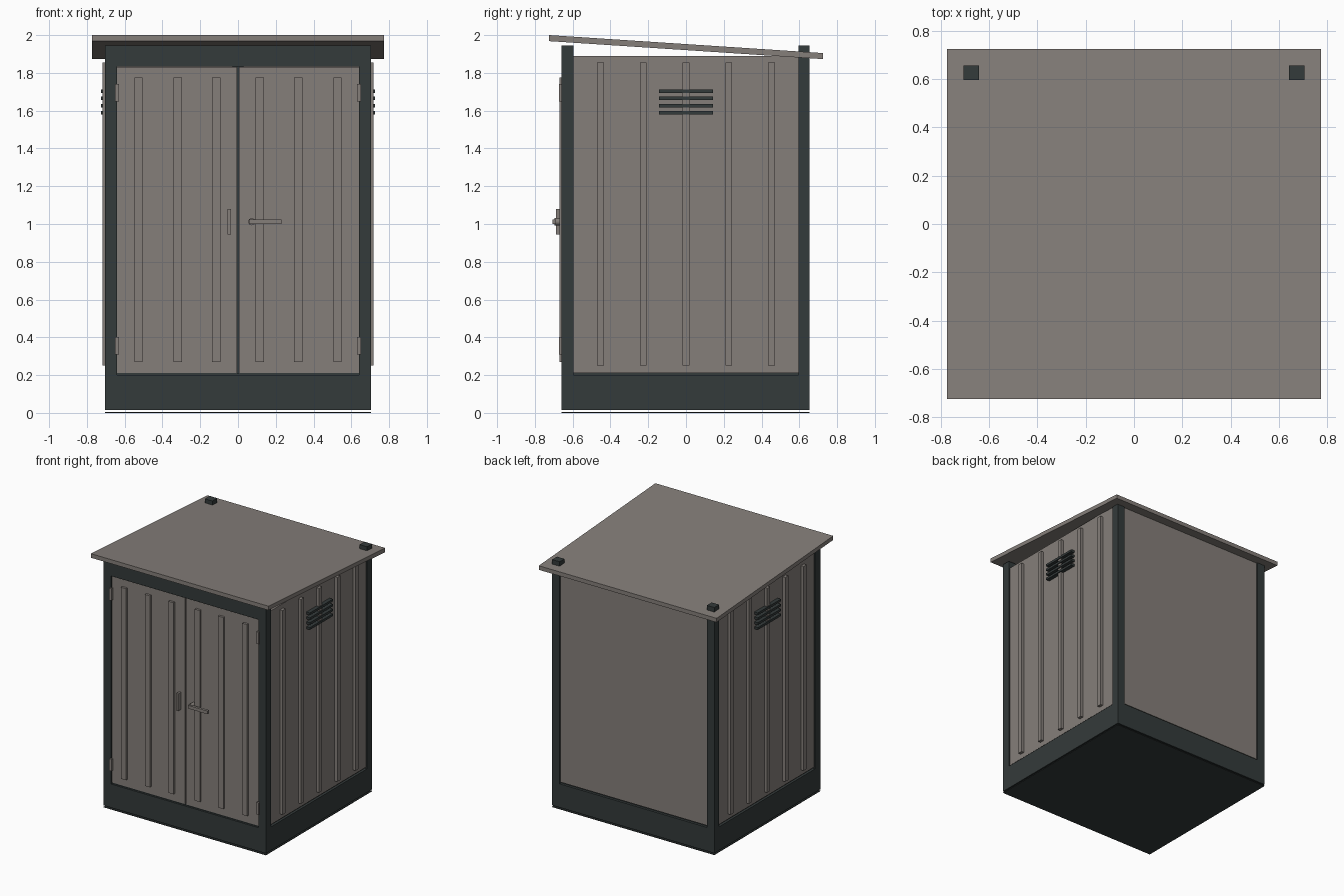
import bpy, math
from mathutils import Matrix

if "Cube" in bpy.data.objects:
    bpy.data.objects.remove(bpy.data.objects["Cube"])


def material(name, rgb):
    m = bpy.data.materials.new(name)
    m.diffuse_color = (*rgb, 1)
    m.use_nodes = True
    m.node_tree.nodes["Principled BSDF"].inputs["Base Color"].default_value = m.diffuse_color
    return m


TAUPE = material("taupe_panel", (0.235, 0.212, 0.195))
DARK = material("dark_frame", (0.034, 0.043, 0.043))


def prism(name, mat, verts, faces):
    me = bpy.data.meshes.new(name)
    me.from_pydata(verts, [], faces)
    me.materials.append(mat)
    ob = bpy.data.objects.new(name, me)
    bpy.context.collection.objects.link(ob)
    return ob


BOX_FACES = [(0, 1, 3, 2), (4, 6, 7, 5), (0, 4, 5, 1),
             (2, 3, 7, 6), (0, 2, 6, 4), (1, 5, 7, 3)]


def box(name, mat, xs, ys, zs, slope=0.0):
    """Box between limits; slope shears z along y."""
    x0, x1 = sorted(xs)
    verts = [(x, y, z + slope * (y - ys[0]))
             for x in (x0, x1) for y in ys for z in zs]
    return prism(name, mat, verts, BOX_FACES)


# Plinth and thin ground plate
box("plinth", DARK, (-0.705, 0.705), (-0.66, 0.655), (0.015, 0.20))
box("ground_plate", DARK, (-0.705, 0.705), (-0.66, 0.655), (0.0, 0.006))

# Front header and sloping roof
box("front_header", DARK, (-0.64, 0.64), (-0.66, -0.60), (1.835, 1.945))
box("roof", TAUPE, (-0.773, 0.773), (-0.724, 0.724), (1.968, 2.0), slope=-0.0656)

# Back panel
box("back_panel", TAUPE, (-0.64, 0.64), (0.625, 0.645), (0.21, 1.88))
box("back_sill", DARK, (-0.64, 0.64), (0.61, 0.635), (0.20, 0.21))

# Strip behind the meeting line of the doors
box("door_stop", DARK, (-0.03, 0.03), (-0.63, -0.62), (0.20, 1.835))
box("door_sill", DARK, (-0.64, 0.64), (-0.645, -0.61), (0.20, 0.21))

for side, s in (("left", -1), ("right", 1)):
    # Corner posts
    for end, ys in (("front", (-0.66, -0.595)), ("back", (0.595, 0.655))):
        box(f"{end}_{side}_post", DARK, (s * 0.64, s * 0.705), ys, (0.20, 1.945))

    # Side wall with ribs
    box(f"{side}_panel", TAUPE, (s * 0.675, s * 0.695), (-0.595, 0.595), (0.21, 1.89))
    box(f"{side}_sill", DARK, (s * 0.66, s * 0.685), (-0.595, 0.595), (0.20, 0.21))
    for i in range(5):
        y = -0.453 + i * 0.2265
        box(f"{side}_wall_rib", TAUPE, (s * 0.695, s * 0.718),
            (y - 0.018, y + 0.018), (0.25, 1.855))

    # Vent slats
    for i in range(4):
        z = 1.588 + i * 0.0385
        box(f"{side}_vent_slat", DARK, (s * 0.695, s * 0.725),
            (-0.143, 0.143), (z - 0.009, z + 0.009))

    # Door leaf with ribs and hinges
    box(f"{side}_door", TAUPE, (s * 0.006, s * 0.64), (-0.652, -0.63), (0.21, 1.83))
    for x in (0.115, 0.319, 0.527):
        box(f"{side}_door_rib", TAUPE, (s * (x - 0.022), s * (x + 0.022)),
            (-0.67, -0.652), (0.27, 1.775))
    for z in (0.355, 1.695):
        box(f"{side}_hinge", TAUPE, (s * 0.63, s * 0.65),
            (-0.672, -0.65), (z - 0.047, z + 0.047))

# Pull plate on the left leaf
box("pull_plate", TAUPE, (-0.056, -0.038), (-0.688, -0.652), (0.945, 1.08))

# Lever handle with round spindle
bpy.ops.mesh.primitive_cylinder_add(vertices=16, radius=0.019, depth=0.045,
                                    location=(0.073, -0.674, 1.012),
                                    rotation=(math.pi / 2, 0, 0))
spindle = bpy.context.object
spindle.name = "handle_spindle"
spindle.data.materials.append(TAUPE)
bpy.ops.object.shade_smooth_by_angle()
box("lever_handle", TAUPE, (0.06, 0.23), (-0.708, -0.688), (1.0, 1.025))
